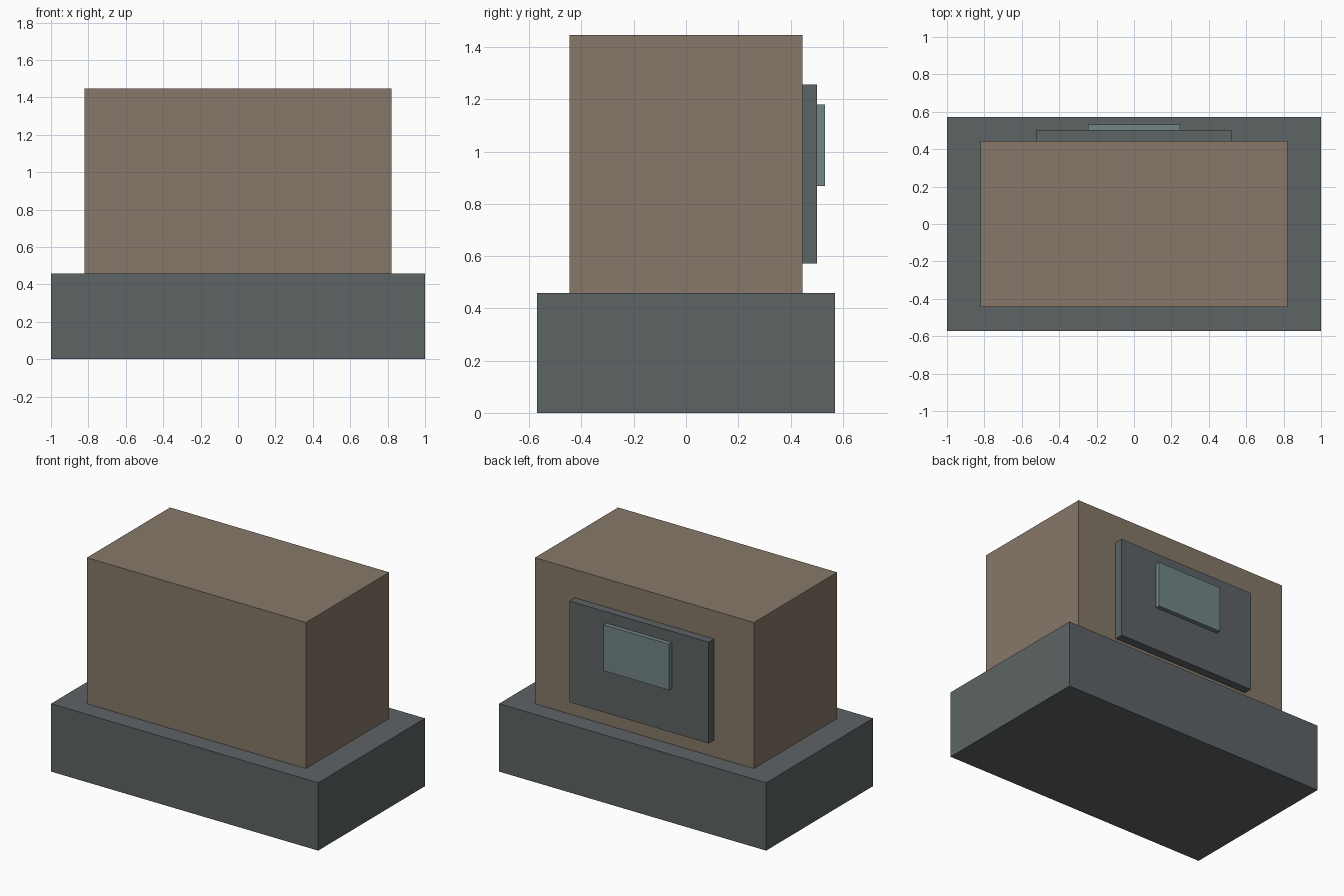
import bpy

if "Cube" in bpy.data.objects:
    bpy.data.objects.remove(bpy.data.objects["Cube"])


def material(name, rgb):
    m = bpy.data.materials.new(name)
    m.diffuse_color = (*rgb, 1)
    m.use_nodes = True
    m.node_tree.nodes["Principled BSDF"].inputs["Base Color"].default_value = m.diffuse_color
    return m


def box(name, half_x, y0, y1, z0, z1, mat):
    bpy.ops.mesh.primitive_cube_add(size=1, location=(0, (y0 + y1) / 2, (z0 + z1) / 2))
    ob = bpy.context.object
    ob.name = name
    ob.scale = (2 * half_x, y1 - y0, z1 - z0)
    bpy.ops.object.transform_apply(location=False, rotation=False, scale=True)
    ob.data.materials.append(mat)
    return ob


slate = material("slate", (0.11, 0.125, 0.13))
brown = material("brown", (0.24, 0.19, 0.14))
teal = material("teal", (0.17, 0.24, 0.24))

# Wide plinth and the block standing on it
box("base", 1.0, -0.571, 0.571, 0.0, 0.459, slate)
box("body", 0.82, -0.445, 0.445, 0.459, 1.447, brown)

# Stepped panel on the back face
box("back_panel", 0.521, 0.445, 0.502, 0.571, 1.256, slate)
box("back_window", 0.245, 0.502, 0.532, 0.869, 1.18, teal)
